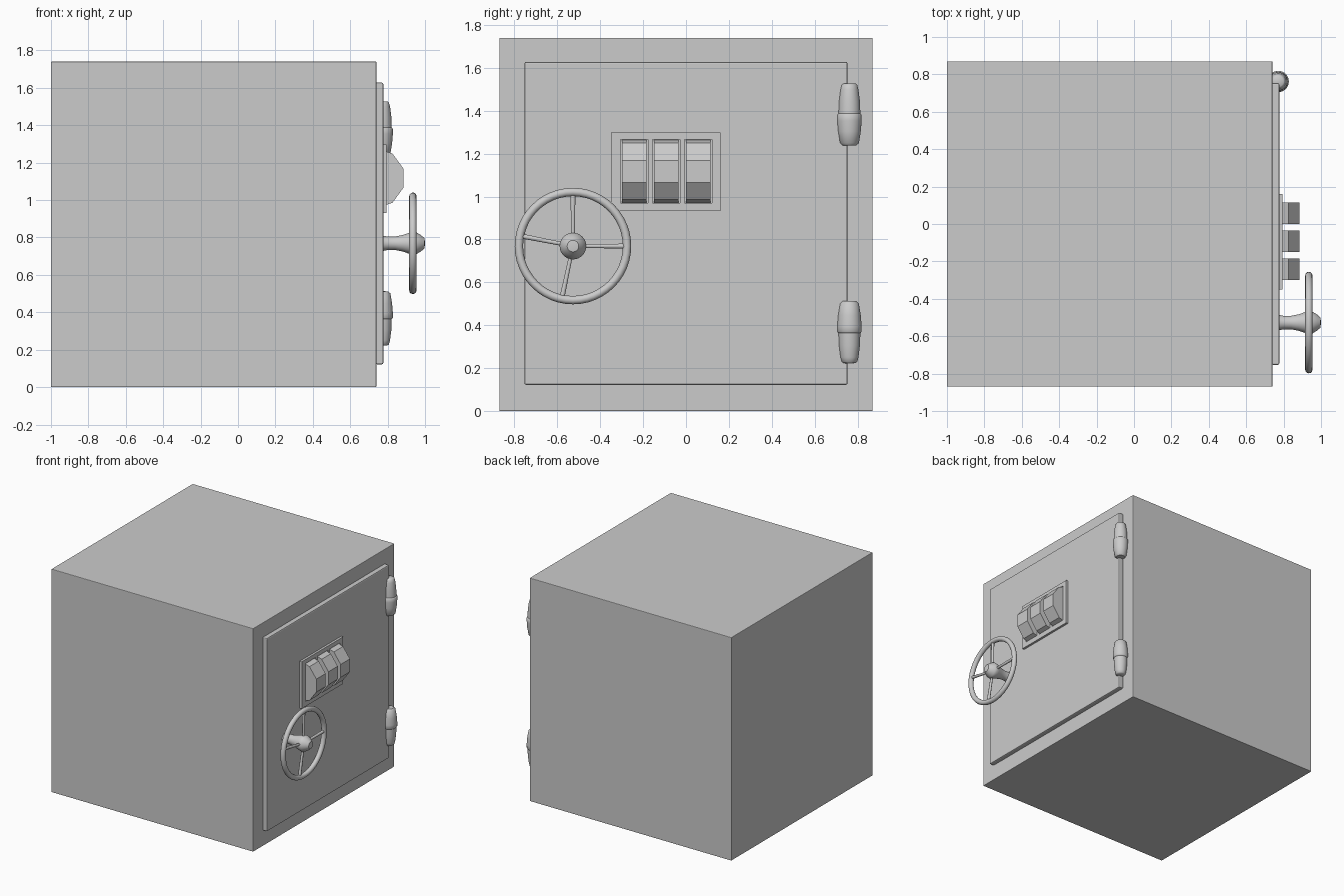
import bpy, bmesh, math
from mathutils import Matrix, Vector

if "Cube" in bpy.data.objects:
    bpy.data.objects.remove(bpy.data.objects["Cube"])


def finish(name, bm, smooth=False):
    bmesh.ops.recalc_face_normals(bm, faces=bm.faces)
    me = bpy.data.meshes.new(name)
    bm.to_mesh(me)
    bm.free()
    ob = bpy.data.objects.new(name, me)
    bpy.context.collection.objects.link(ob)
    if smooth:
        bpy.ops.object.select_all(action='DESELECT')
        ob.select_set(True)
        bpy.context.view_layer.objects.active = ob
        bpy.ops.object.shade_smooth_by_angle(angle=math.radians(40))
    return ob


def box(name, lo, hi, bevel=0.0):
    lo, hi = Vector(lo), Vector(hi)
    bm = bmesh.new()
    bmesh.ops.create_cube(bm, size=1, matrix=Matrix.Translation((lo + hi) / 2)
                          @ Matrix.Diagonal((*(hi - lo), 1)))
    ob = finish(name, bm)
    if bevel:
        m = ob.modifiers.new("bevel", 'BEVEL')
        m.width, m.segments = bevel, 2
    return ob


def lathe(name, profile, matrix, steps=32):
    """Revolve (radius, height) points around z, then place with matrix."""
    bm = bmesh.new()
    vs = [bm.verts.new((r, 0, h)) for r, h in profile]
    es = [bm.edges.new(p) for p in zip(vs, vs[1:])]
    bmesh.ops.spin(bm, geom=vs + es, cent=(0, 0, 0), axis=(0, 0, 1),
                   angle=math.tau, steps=steps)
    bmesh.ops.remove_doubles(bm, verts=bm.verts, dist=1e-5)
    bmesh.ops.transform(bm, matrix=matrix, verts=bm.verts)
    return finish(name, bm, True)


TO_X = Matrix.Rotation(math.pi / 2, 4, 'Y')   # turns the z axis onto +x

# Safe body and raised door
box("safe_body", (-1, -0.87, 0), (0.74, 0.87, 1.74), 0.004)
box("door", (0.735, -0.753, 0.122), (0.777, 0.753, 1.628), 0.008)

# Hinges, the lower one mirrored
hinge = [(0, -0.147), (0.032, -0.146), (0.044, -0.135), (0.053, -0.08),
         (0.057, -0.03), (0.057, -0.004), (0.054, 0), (0.051, 0.003),
         (0.049, 0.06), (0.042, 0.115), (0.036, 0.137), (0.028, 0.143), (0, 0.144)]
for name, z, s in (("upper_hinge", 1.384, 1), ("lower_hinge", 0.366, -1)):
    lathe(name, hinge, Matrix.Translation((0.771, 0.762, z))
          @ Matrix.Diagonal((1, 1, s, 1)))

# Dial plate with three windows, each holding a ten-sided number drum
plate = box("dial_plate", (0.77, -0.35, 0.932), (0.795, 0.16, 1.298))
for i, y in enumerate((-0.242, -0.092, 0.058)):
    cut = box(f"window_cutter_{i}", (0.75, y - 0.064, 0.971), (0.85, y + 0.064, 1.266))
    cut.hide_render = True
    cut.hide_viewport = True
    cut.display_type = 'WIRE'
    m = plate.modifiers.new("window", 'BOOLEAN')
    m.object, m.operation, m.solver = cut, 'DIFFERENCE', 'EXACT'
    bm = bmesh.new()
    ring = [bm.verts.new((0.73 + 0.163 * math.cos(a), y - 0.057, 1.117 + 0.163 * math.sin(a)))
            for a in (math.radians(18 + 36 * k) for k in range(10))]
    face = bm.faces.new(ring)
    ext = bmesh.ops.extrude_face_region(bm, geom=[face])["geom"]
    bmesh.ops.translate(bm, vec=(0, 0.114, 0),
                        verts=[v for v in ext if isinstance(v, bmesh.types.BMVert)])
    finish(f"number_drum_{i}", bm)

# Handwheel: flared hub, rim and four spokes
Y, Z, RX = -0.527, 0.769, 0.935
lathe("wheel_hub", [(0, 0.77), (0.042, 0.77), (0.036, 0.80), (0.036, 0.84), (0.044, 0.88),
                    (0.056, 0.915), (0.062, 0.94), (0.058, 0.955), (0.042, 0.98),
                    (0.027, 0.997), (0, 1.0)],
      Matrix.Translation((0, Y, Z)) @ TO_X)
tube = [(0.252 + 0.0195 * math.cos(k * math.tau / 12), 0.0195 * math.sin(k * math.tau / 12))
        for k in range(13)]
lathe("wheel_rim", tube, Matrix.Translation((RX, Y, Z)) @ TO_X, 48)
for i, deg in enumerate((0, 90, 169, 258)):
    lathe(f"wheel_spoke_{i}", [(0, 0.03), (0.009, 0.03), (0.012, 0.25), (0, 0.25)],
          Matrix.Translation((RX, Y, Z))
          @ Matrix.Rotation(math.radians(deg - 90), 4, 'X'), 10)
